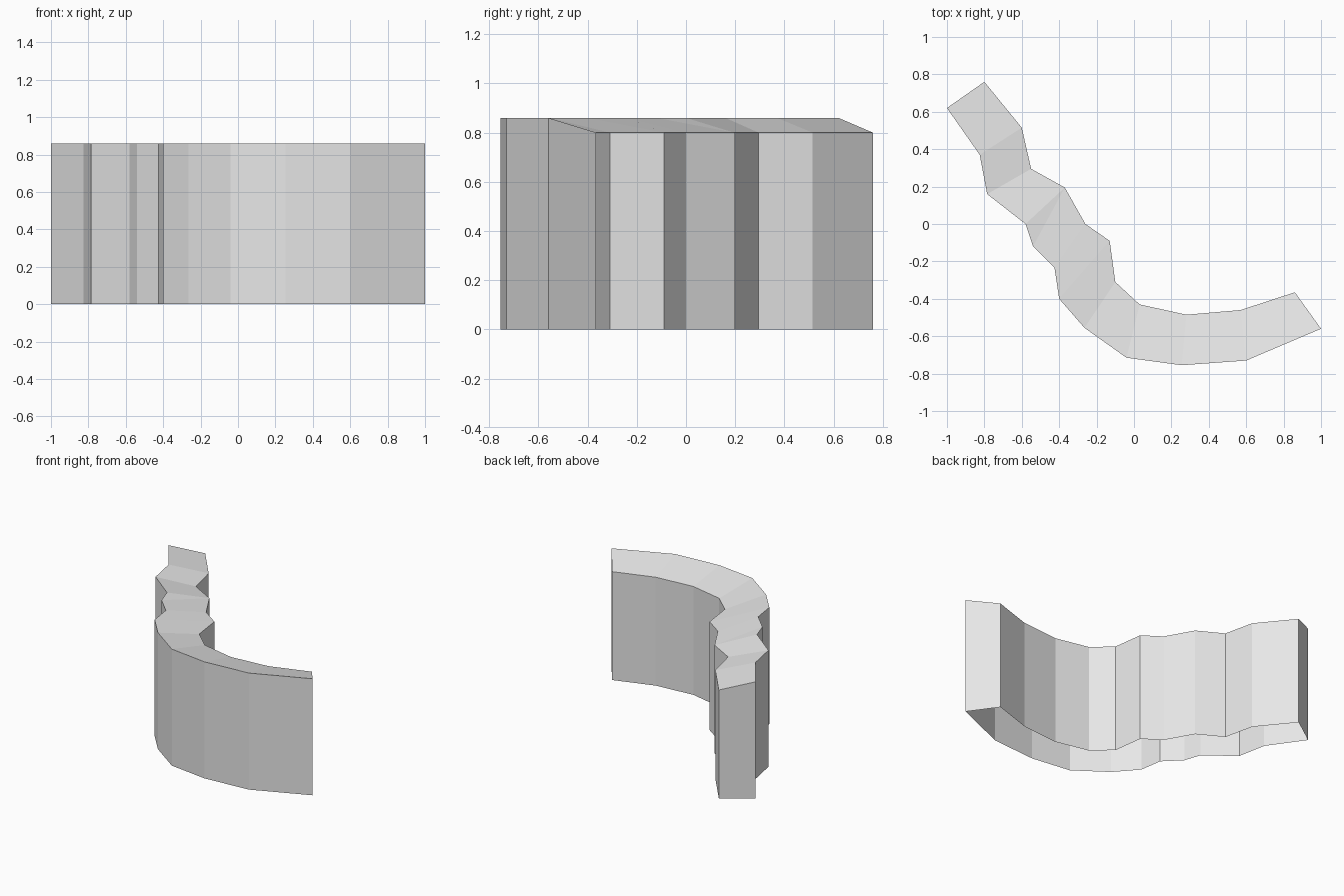
import bpy
import bmesh

cube = bpy.data.objects.get("Cube")
if cube:
    bpy.data.objects.remove(cube, do_unlink=True)

OUTER_TOP, INNER_TOP = 0.86, 0.80

# Plan outlines of the two long faces
outer_plan = [(-1, .62), (-.825, .37), (-.785, .16), (-.58, 0), (-.54, -.12),
              (-.425, -.235), (-.4, -.4), (-.265, -.555), (-.04, -.715),
              (.255, -.755), (.6, -.73), (1, -.56)]
inner_plan = [(-.8, .76), (-.6, .515), (-.55, .295), (-.37, .195), (-.26, 0),
              (-.13, -.09), (-.1, -.31), (.03, -.43), (.28, -.485),
              (.57, -.46), (.86, -.365)]
FOLD = 3  # the inner corner shared by two outer corners


def row(bm, plan, z):
    return [bm.verts.new((x, y, z)) for x, y in plan]


bm = bmesh.new()
outer_low, outer_high = row(bm, outer_plan, 0), row(bm, outer_plan, OUTER_TOP)
inner_low, inner_high = row(bm, inner_plan, 0), row(bm, inner_plan, INNER_TOP)

# Long outer and inner walls, open underneath
for i in range(len(outer_plan) - 1):
    bm.faces.new((outer_low[i], outer_low[i + 1], outer_high[i + 1], outer_high[i]))
for i in range(len(inner_plan) - 1):
    bm.faces.new((inner_low[i + 1], inner_low[i], inner_high[i], inner_high[i + 1]))

# Sloping top, with one triangle at the fold
for i in range(len(outer_plan) - 1):
    a, b = outer_high[i], outer_high[i + 1]
    if i == FOLD:
        bm.faces.new((a, b, inner_high[FOLD]))
    else:
        j = i if i < FOLD else i - 1
        bm.faces.new((a, b, inner_high[j + 1], inner_high[j]))

# End caps
bm.faces.new((inner_low[0], outer_low[0], outer_high[0], inner_high[0]))
bm.faces.new((outer_low[-1], inner_low[-1], inner_high[-1], outer_high[-1]))

mesh = bpy.data.meshes.new("curved_wall")
bm.to_mesh(mesh)
bm.free()

# Single plain grey
grey = bpy.data.materials.new("light_grey")
grey.use_nodes = True
colour = (0.8, 0.8, 0.8, 1)
grey.diffuse_color = colour
grey.node_tree.nodes["Principled BSDF"].inputs["Base Color"].default_value = colour
mesh.materials.append(grey)

wall = bpy.data.objects.new("curved_wall", mesh)
bpy.context.collection.objects.link(wall)
